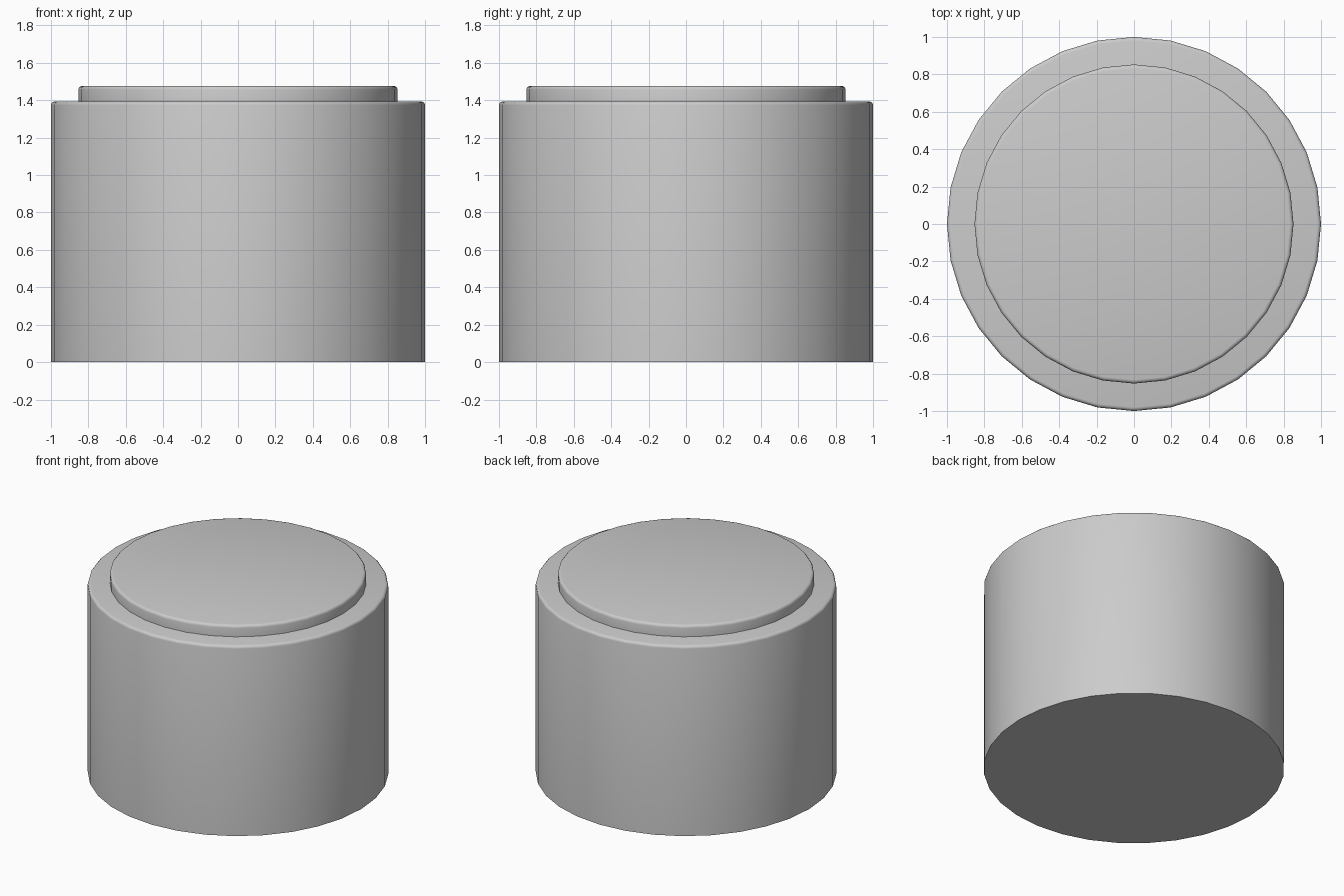
import bpy, bmesh
from math import cos, sin, pi

if "Cube" in bpy.data.objects:
    bpy.data.objects.remove(bpy.data.objects["Cube"])

SIDES = 32


def rounded_disc(name, radius, z0, z1, bevel):
    """Closed 32-sided drum with a rounded top rim and a sharp bottom."""
    profile = [(radius, z0)]
    for i in range(4):
        a = i / 3 * pi / 2
        profile.append((radius - bevel + bevel * cos(a), z1 - bevel + bevel * sin(a)))
    bm = bmesh.new()
    rings = [[bm.verts.new((r * cos(2 * pi * k / SIDES), r * sin(2 * pi * k / SIDES), z))
              for k in range(SIDES)] for r, z in profile]
    for low, high in zip(rings, rings[1:]):
        for k in range(SIDES):
            n = (k + 1) % SIDES
            bm.faces.new((low[k], low[n], high[n], high[k]))
    bm.faces.new(rings[-1])
    bm.faces.new(rings[0][::-1])
    mesh = bpy.data.meshes.new(name)
    bm.to_mesh(mesh)
    bm.free()
    obj = bpy.data.objects.new(name, mesh)
    bpy.context.collection.objects.link(obj)
    bpy.ops.object.select_all(action='DESELECT')
    obj.select_set(True)
    bpy.context.view_layer.objects.active = obj
    bpy.ops.object.shade_smooth_by_angle(angle=pi / 5)
    return obj


# Main drum
rounded_disc("drum_body", 1.0, 0.0, 1.394, 0.02)
# Raised disc on top, seated slightly into the drum
rounded_disc("top_disc", 0.853, 1.38, 1.477, 0.02)
